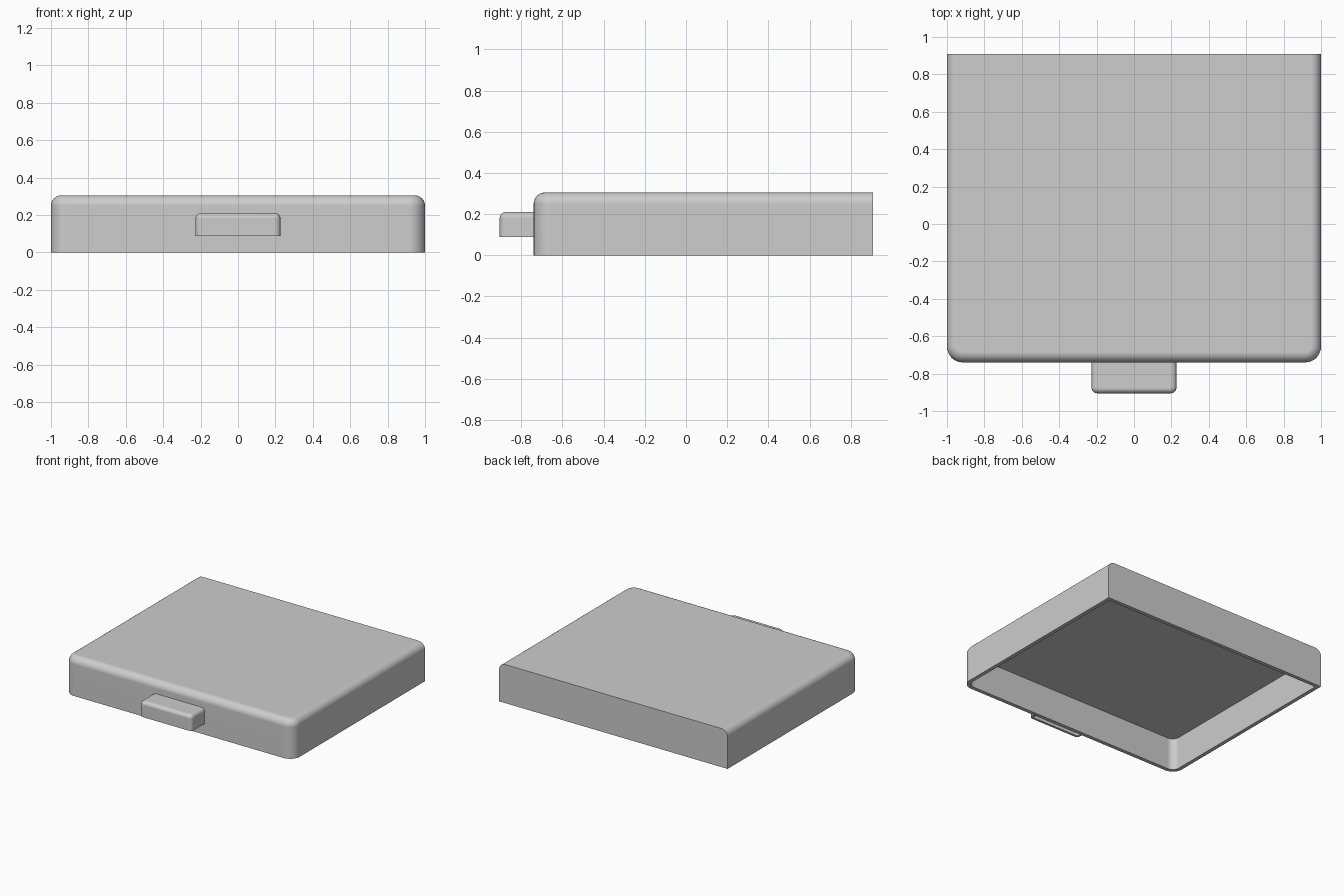
import bpy, bmesh
from mathutils import Vector

cube = bpy.data.objects.get("Cube")
if cube:
    bpy.data.objects.remove(cube, do_unlink=True)

grey = bpy.data.materials.new("mid grey")
grey.use_nodes = True
grey.diffuse_color = (0.61, 0.61, 0.61, 1)
grey.node_tree.nodes["Principled BSDF"].inputs["Base Color"].default_value = (0.61, 0.61, 0.61, 1)


def rounded_shell(name, low, high, corner, top, wall, depth):
    """Open-bottomed box with rounded front corners and rounded front and side top edges."""
    low, high = Vector(low), Vector(high)
    bm = bmesh.new()
    bmesh.ops.create_cube(bm, size=1)
    for v in bm.verts:
        v.co = Vector(high[i] if v.co[i] > 0 else low[i] for i in range(3))

    def lies_on(part, axis, value):
        return all(abs(v.co[axis] - value) < 1e-4 for v in part.verts)

    # Upright front corners, then the top rim except along the back
    front = [e for e in bm.edges if lies_on(e, 1, low.y)
             and not lies_on(e, 2, low.z) and not lies_on(e, 2, high.z)]
    bmesh.ops.bevel(bm, geom=front, offset=corner, segments=8, profile=0.5, affect='EDGES')
    rim = [e for e in bm.edges if lies_on(e, 2, high.z) and not lies_on(e, 1, high.y)]
    bmesh.ops.bevel(bm, geom=rim, offset=top, segments=6, profile=0.5, affect='EDGES')
    bmesh.ops.recalc_face_normals(bm, faces=bm.faces)

    # Hollow out from below, leaving an even wall
    bottom = [f for f in bm.faces if lies_on(f, 2, low.z)]
    bmesh.ops.inset_region(bm, faces=bottom, thickness=wall, use_even_offset=True)
    cavity = bmesh.ops.extrude_discrete_faces(bm, faces=bottom)["faces"]
    bmesh.ops.translate(bm, vec=(0, 0, depth), verts=list({v for f in cavity for v in f.verts}))

    mesh = bpy.data.meshes.new(name)
    bm.to_mesh(mesh)
    bm.free()
    mesh.materials.append(grey)
    obj = bpy.data.objects.new(name, mesh)
    bpy.context.collection.objects.link(obj)
    bpy.ops.object.select_all(action='DESELECT')
    obj.select_set(True)
    bpy.context.view_layer.objects.active = obj
    bpy.ops.object.shade_smooth_by_angle(angle=0.6)
    # Keep the broad faces evenly shaded
    obj.modifiers.new("even shading", 'WEIGHTED_NORMAL').keep_sharp = True


# Hollow tray, open underneath
rounded_shell("tray", (-1, -0.74, 0), (1, 0.908, 0.305),
              corner=0.085, top=0.055, wall=0.03, depth=0.255)

# Front pull handle, its back set slightly into the tray wall
rounded_shell("handle", (-0.227, -0.905, 0.088), (0.227, -0.725, 0.21),
              corner=0.03, top=0.028, wall=0.018, depth=0.095)
